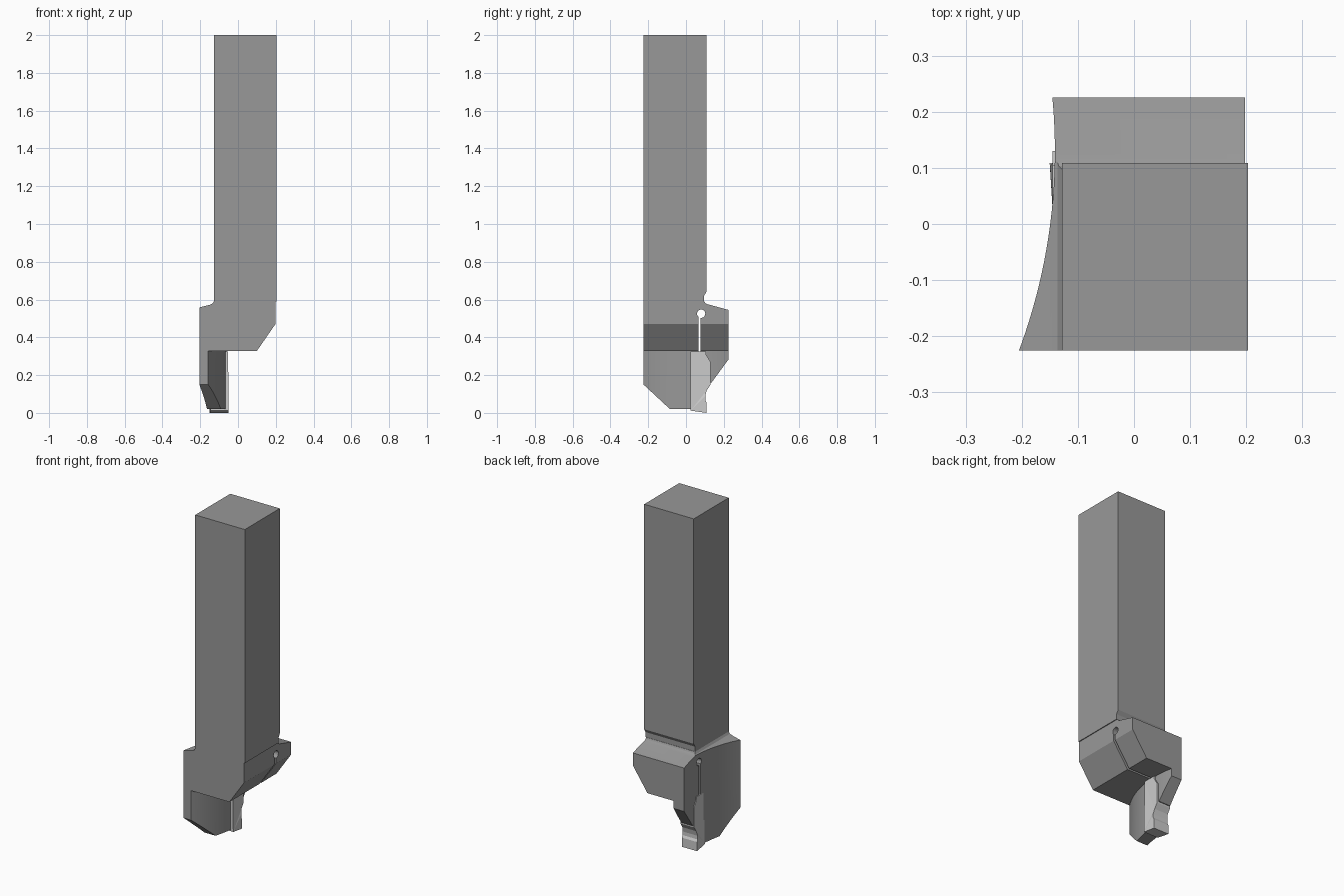
import bpy, bmesh, math

if "Cube" in bpy.data.objects:
    bpy.data.objects.remove(bpy.data.objects["Cube"])


def prism(name, pts, axis, a, b):
    """Extrude a 2D outline along an axis; a and b are the two end positions
    (numbers, or functions of the outline point)."""
    place = {'x': lambda u, v, d: (d, u, v),
             'y': lambda u, v, d: (u, d, v),
             'z': lambda u, v, d: (u, v, d)}[axis]
    bm = bmesh.new()
    rings = []
    for end in (a, b):
        rings.append([bm.verts.new(place(u, v, end(u, v) if callable(end) else end))
                      for u, v in pts])
    n = len(pts)
    bm.faces.new(rings[0])
    bm.faces.new(rings[1][::-1])
    for i in range(n):
        j = (i + 1) % n
        bm.faces.new((rings[0][i], rings[1][i], rings[1][j], rings[0][j]))
    bmesh.ops.recalc_face_normals(bm, faces=bm.faces[:])
    mesh = bpy.data.meshes.new(name)
    bm.to_mesh(mesh)
    bm.free()
    ob = bpy.data.objects.new(name, mesh)
    bpy.context.collection.objects.link(ob)
    return ob


def combine(target, other, operation):
    mod = target.modifiers.new("bool", 'BOOLEAN')
    mod.operation, mod.solver, mod.object = operation, 'EXACT', other
    bpy.context.view_layer.objects.active = target
    bpy.ops.object.modifier_apply(modifier=mod.name)
    bpy.data.objects.remove(other)


def arc(x0, radius, yc, n=28):
    """Bowed blade side, furthest right at y = yc."""
    ys = [-0.3 + 0.6 * i / n for i in range(n + 1)]
    return [(x0 - radius + math.sqrt(radius ** 2 - (y - yc) ** 2), y) for y in ys]


def smooth(ob):
    bpy.ops.object.select_all(action='DESELECT')
    ob.select_set(True)
    bpy.context.view_layer.objects.active = ob
    bpy.ops.object.shade_smooth_by_angle(angle=math.radians(20))


def paint(name, value, *obs):
    mat = bpy.data.materials.new(name)
    mat.diffuse_color = (value, value, value, 1)
    mat.use_nodes = True
    mat.node_tree.nodes["Principled BSDF"].inputs["Base Color"].default_value = mat.diffuse_color
    for ob in obs:
        ob.data.materials.clear()
        ob.data.materials.append(mat)


# Square shank with a small relief at its lower back edge
shank = prism("shank", [(-0.225, 0.59), (0.096, 0.59), (0.096, 0.62), (0.109, 0.642),
                        (0.109, 2.0), (-0.225, 2.0)], 'x', -0.128, 0.203)

# Head block: front outline
head = prism("head", [(-0.3, 0.535), (-0.15, 0.572), (-0.136, 0.578), (-0.128, 0.59),
                      (0.198, 0.59), (0.198, 0.47), (0.10, 0.328), (-0.3, 0.328)],
             'y', -0.3, 0.3)

# Curved blade hanging below the head
blade = prism("blade", arc(-0.062, 0.60, 0.1) + [(-0.32, 0.3), (-0.32, -0.3)], 'z', 0.0, 0.4)
combine(head, blade, 'UNION')

# Trim to the side outline: blade support, open seat, clamping jaw, sloped back
side = prism("side_trim", [(-0.225, 0.15), (-0.085, 0.02), (0.03, 0.02), (0.03, 0.16),
                           (0.135, 0.16), (0.225, 0.283), (0.225, 0.545), (0.115, 0.575),
                           (0.103, 0.581), (0.096, 0.593), (0.096, 0.62), (-0.225, 0.62)],
             'x', -0.5, 0.5)
combine(head, side, 'INTERSECT')

# Hollow left flank
flank = prism("flank_trim", arc(-0.141, 1.02, 0.13) + [(0.5, 0.3), (0.5, -0.3)],
              'z', -0.1, 0.8)
combine(head, flank, 'INTERSECT')

# Clamping slot ending in a round hole
slot = prism("slot", [(0.065, 0.31), (0.078, 0.31), (0.078, 0.52), (0.065, 0.52)],
             'x', -0.4, 0.4)
combine(head, slot, 'DIFFERENCE')
hole = prism("hole", [(0.08 + 0.022 * math.cos(t * math.tau / 24),
                       0.525 + 0.022 * math.sin(t * math.tau / 24)) for t in range(24)],
             'x', -0.41, 0.41)
combine(head, hole, 'DIFFERENCE')
smooth(head)

# Cutting insert with a flared tip
insert = prism("cutting_insert",
               [(0.025, 0.012), (0.109, 0.0), (0.109, 0.055), (0.102, 0.068), (0.102, 0.09),
                (0.11, 0.12), (0.13, 0.15), (0.13, 0.27), (0.105, 0.31), (0.105, 0.326),
                (0.025, 0.326)], 'x',
               lambda y, z: -0.145 - (0.09 * max(0, y - 0.05) if z < 0.1 else 0),
               lambda y, z: -0.053 + (0.004 if z < 0.1 else 0))
bm = bmesh.new()
bm.from_mesh(insert.data)
bmesh.ops.triangulate(bm, faces=[f for f in bm.faces if len(f.verts) > 4])
bm.to_mesh(insert.data)
bm.free()

# Dark steel holder, lighter insert
paint("dark_steel", 0.315, shank, head)
paint("light_carbide", 0.75, insert)
